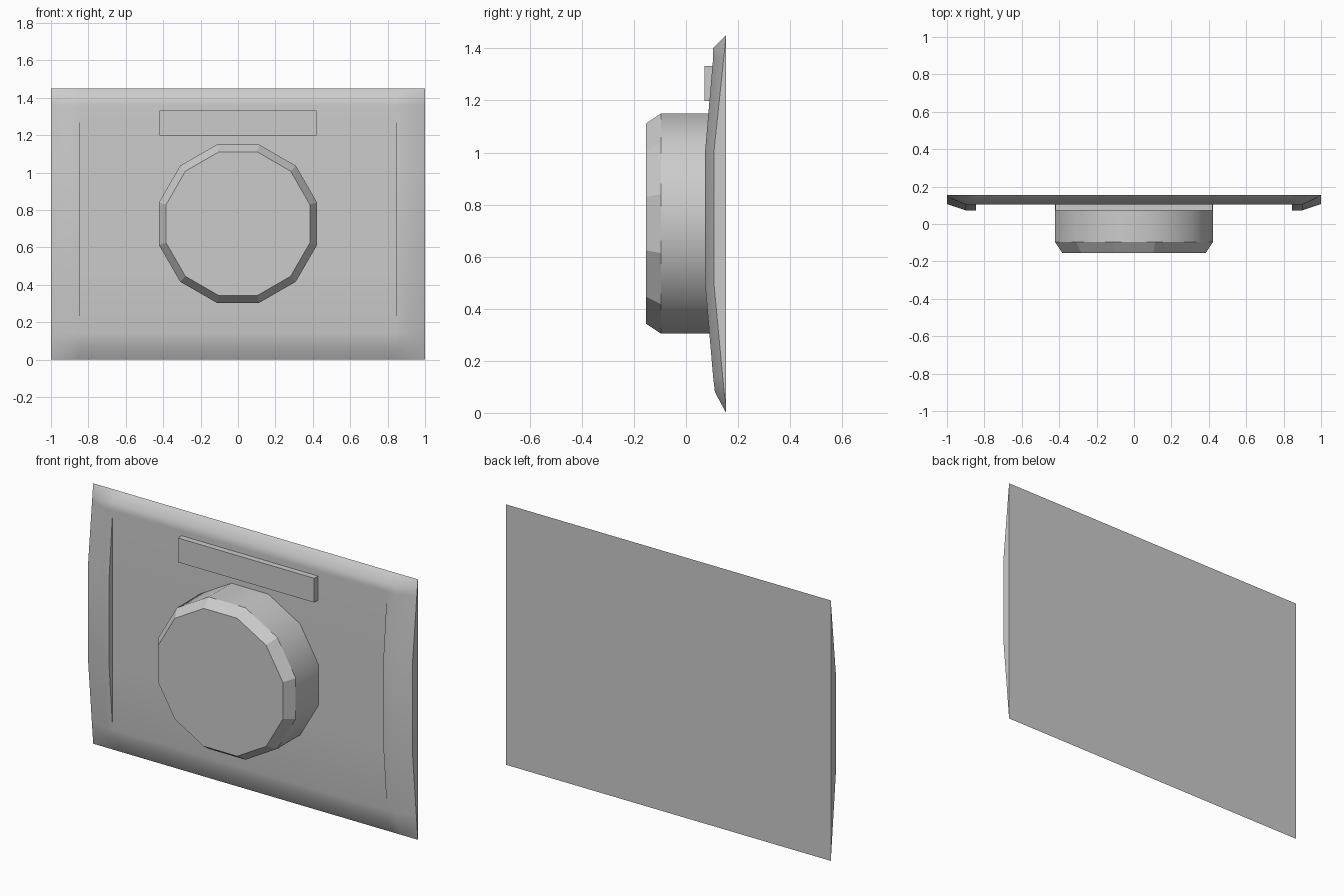
import bpy, bmesh, math

old = bpy.data.objects.get("Cube")
if old:
    bpy.data.objects.remove(old, do_unlink=True)

grey = bpy.data.materials.new("light grey")
grey.use_nodes = True
colour = (0.6, 0.6, 0.6, 1)
grey.diffuse_color = colour
grey.node_tree.nodes["Principled BSDF"].inputs["Base Color"].default_value = colour

BACK, PANEL, HEIGHT = 0.154, 0.104, 1.45


def finish(bm, name):
    bmesh.ops.remove_doubles(bm, verts=bm.verts, dist=1e-5)
    bmesh.ops.recalc_face_normals(bm, faces=bm.faces)
    mesh = bpy.data.meshes.new(name)
    bm.to_mesh(mesh)
    bm.free()
    mesh.materials.append(grey)
    obj = bpy.data.objects.new(name, mesh)
    bpy.context.collection.objects.link(obj)
    return obj


def interpolate(profile, z):
    for (z0, y0), (z1, y1) in zip(profile, profile[1:]):
        if z <= z1:
            return y0 + (y1 - y0) * (z - z0) / (z1 - z0)
    return profile[-1][1]


# Wall plate: depth profiles (z, y) for outer edge, raised side rib and flat panel
edge = [(0, BACK), (0.5, 0.107), (1.0, 0.107), (HEIGHT, BACK)]
rib = [(0, BACK), (0.08, 0.111), (0.14, PANEL), (0.5, 0.073),
       (1.0, 0.073), (1.36, PANEL), (1.4, PANEL), (HEIGHT, BACK)]
panel = [(0, BACK), (0.08, 0.111), (0.14, PANEL), (1.36, PANEL),
         (1.4, PANEL), (HEIGHT, BACK)]
half = [(1.0, edge), (0.9, rib), (0.845, rib), (0.845, panel)]
columns = [(-x, p) for x, p in half] + half[::-1]
rows = [z for z, y in rib]

bm = bmesh.new()
grid = [[bm.verts.new((x, interpolate(p, z), z)) for z in rows] for x, p in columns]
for a, b in zip(grid, grid[1:]):
    for i in range(len(rows) - 1):
        # the step has no depth outside the panel
        quad = (a[i], b[i], b[i + 1], a[i + 1])
        if any((v.co - w.co).length > 1e-5 for v, w in ((a[i], b[i]), (a[i + 1], b[i + 1]))):
            bm.faces.new(quad)
# closed sides and back
bm.faces.new(grid[0])
bm.faces.new(grid[-1])
bm.faces.new([c[0] for c in grid] + [c[-1] for c in reversed(grid)])
plate = finish(bm, "wall_plate")
bpy.context.view_layer.objects.active = plate
plate.select_set(True)
bpy.ops.object.shade_smooth_by_angle(angle=math.radians(55))
plate.select_set(False)

# Twelve-sided dial with a chamfered front
SIDES = 12
bm = bmesh.new()
rings = []
for y, apothem in [(0.12, 0.423), (-0.096, 0.423), (-0.154, 0.384)]:
    r = apothem / math.cos(math.pi / SIDES)
    angles = [(k + 0.5) * math.tau / SIDES for k in range(SIDES)]
    rings.append([bm.verts.new((r * math.cos(a), y, 0.727 + r * math.sin(a))) for a in angles])
for n, (a, b) in enumerate(zip(rings, rings[1:])):
    for k in range(SIDES):
        j = (k + 1) % SIDES
        face = bm.faces.new((a[k], a[j], b[j], b[k]))
        face.smooth = n == 0
bm.faces.new(rings[0])
bm.faces.new(rings[-1])
finish(bm, "dial")

# Raised label bar above the dial
bm = bmesh.new()
bmesh.ops.create_cube(bm, size=1)
bmesh.ops.scale(bm, vec=(0.84, 0.04, 0.135), verts=bm.verts)
bmesh.ops.translate(bm, vec=(0, 0.091, 1.265), verts=bm.verts)
finish(bm, "label_bar")
